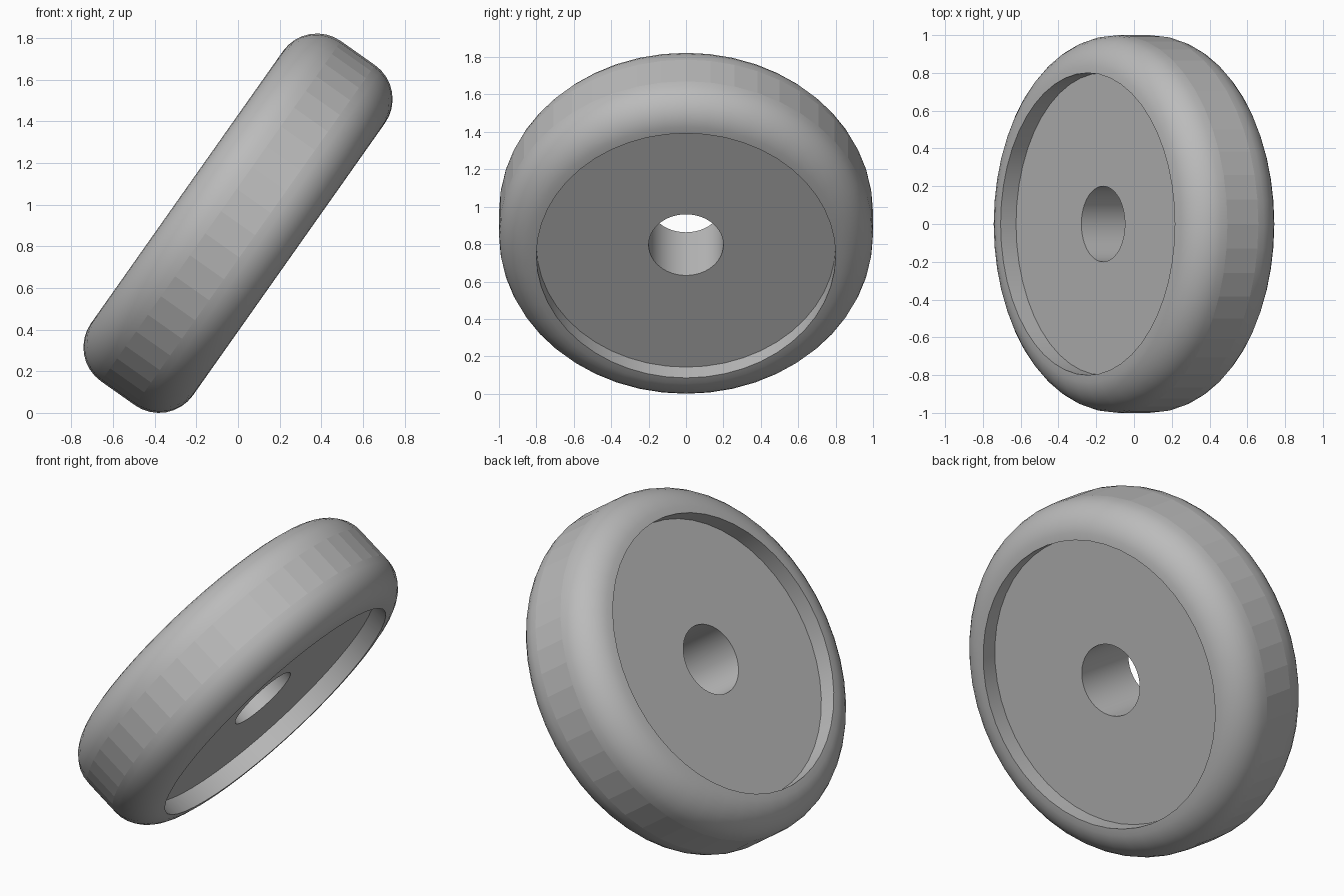
import bpy, bmesh
from math import sin, cos, pi, radians

if "Cube" in bpy.data.objects:
    bpy.data.objects.remove(bpy.data.objects["Cube"], do_unlink=True)

OUTER, RECESS, BORE = 1.0, 0.8, 0.2      # radii
HALF, FLOOR = 0.3, 0.2                   # half width, half web thickness
FILLET = OUTER - RECESS
SIDES, ARC = 48, 8
TILT = radians(-54.8)

# Plain grey material
grey = bpy.data.materials.new("plain_grey")
grey.use_nodes = True
colour = (0.5, 0.5, 0.5, 1)
grey.diffuse_color = colour
grey.node_tree.nodes["Principled BSDF"].inputs["Base Color"].default_value = colour

# Half cross-section: bore edge, recess floor, recess wall, rounded shoulder
half = [(BORE, FLOOR), (RECESS, FLOOR)]
for i in range(ARC + 1):
    a = pi / 2 * (1 - i / ARC)
    half.append((RECESS + FILLET * cos(a), HALF - FILLET + FILLET * sin(a)))
profile = half + [(r, -z) for r, z in reversed(half)]

# Lathe the closed section around the wheel axis
bm = bmesh.new()
rings = [[bm.verts.new((r * cos(2 * pi * s / SIDES), r * sin(2 * pi * s / SIDES), z))
          for s in range(SIDES)] for r, z in profile]
for k, ring in enumerate(rings):
    nxt = rings[(k + 1) % len(rings)]
    for s in range(SIDES):
        t = (s + 1) % SIDES
        bm.faces.new((ring[s], ring[t], nxt[t], nxt[s]))
bmesh.ops.recalc_face_normals(bm, faces=bm.faces)
mesh = bpy.data.meshes.new("wheel")
bm.to_mesh(mesh)
bm.free()
mesh.materials.append(grey)

# Smooth shading with crisp recess edges and a faceted tread
mesh.polygons.foreach_set("use_smooth", [True] * len(mesh.polygons))
mesh.set_sharp_from_angle(angle=radians(35))
for p in mesh.polygons:
    if (p.center.xy.length > OUTER * 0.99) and abs(p.center.z) < 0.01:
        p.use_smooth = False

# Lean the wheel and rest it on the ground
wheel = bpy.data.objects.new("wheel", mesh)
bpy.context.collection.objects.link(wheel)
wheel.rotation_euler = (0, TILT, 0)
bpy.context.view_layer.update()
wheel.location.z = -min((wheel.matrix_world @ v.co).z for v in mesh.vertices)
